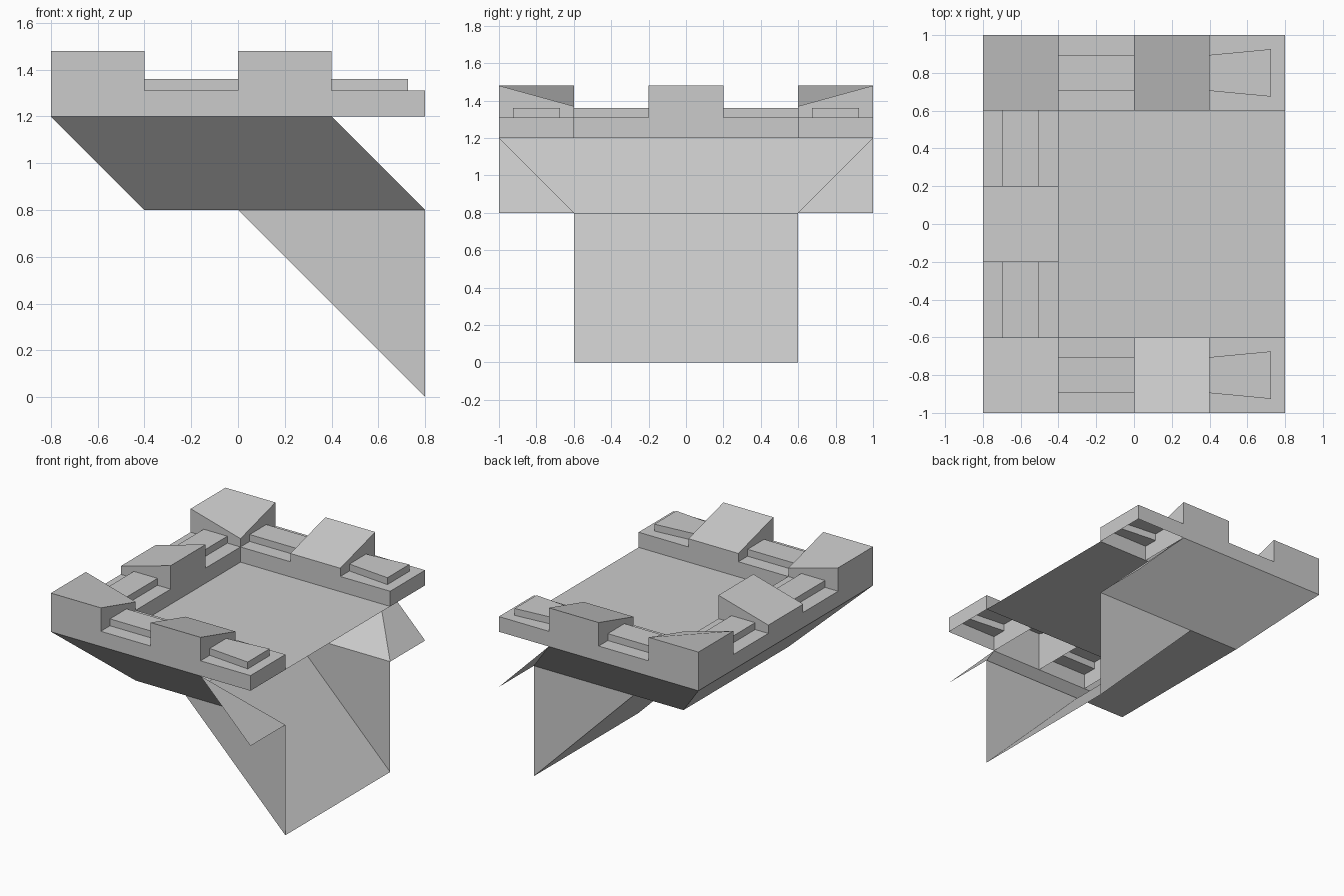
import bpy, bmesh

if "Cube" in bpy.data.objects:
    bpy.data.objects.remove(bpy.data.objects["Cube"])

FLOOR, LOW, SLOPE_LOW, HIGH = 1.2, 1.31, 1.37, 1.48


def finish(bm, name):
    me = bpy.data.meshes.new(name)
    bm.normal_update()
    bm.to_mesh(me)
    bm.free()
    ob = bpy.data.objects.new(name, me)
    bpy.context.collection.objects.link(ob)
    return ob


def shell(name, faces):
    bm = bmesh.new()
    for pts in faces:
        bm.faces.new([bm.verts.new(p) for p in pts])
    bmesh.ops.remove_doubles(bm, verts=bm.verts, dist=1e-4)
    return finish(bm, name)


def block(name, cx, cy, height, skip=(), knob=False):
    """Bottomless 0.4 block; height(x, y) gives the top at each corner."""
    bm = bmesh.new()
    xy = [(cx + a * 0.2, cy + b * 0.2) for a, b in ((-1, -1), (1, -1), (1, 1), (-1, 1))]
    lo = [bm.verts.new((x, y, FLOOR)) for x, y in xy]
    hi = [bm.verts.new((x, y, height(x, y))) for x, y in xy]
    top = bm.faces.new(hi)
    for i, side in enumerate(("-y", "+x", "+y", "-x")):
        if side not in skip:
            j = (i + 1) % 4
            bm.faces.new((lo[i], lo[j], hi[j], hi[i]))
    bmesh.ops.delete(bm, geom=[v for v in lo if not v.link_faces], context='VERTS')
    if knob:
        # small raised square in the middle of the low block
        bm.normal_update()
        bmesh.ops.inset_region(bm, faces=[top], thickness=0.105)
        new = bmesh.ops.extrude_discrete_faces(bm, faces=[top])["faces"]
        for f in new:
            for v in f.verts:
                v.co.z += 0.05
    finish(bm, name)


# platform floor
shell("floor", [[(-0.4, -0.6, FLOOR), (0.8, -0.6, FLOOR), (0.8, 0.6, FLOOR), (-0.4, 0.6, FLOOR)]])

# battlements on both side rows
flat = lambda x, y: LOW
for s, tag in ((-1, "front"), (1, "back")):
    block(f"{tag}_corner_merlon", -0.6, s * 0.8,
          lambda x, y: SLOPE_LOW if x > -0.5 and abs(y) < 0.7 else HIGH)
    block(f"{tag}_side_merlon", 0.2, s * 0.8,
          lambda x, y: HIGH if abs(y) > 0.8 else SLOPE_LOW)
    block(f"{tag}_inner_crenel", -0.2, s * 0.8, flat, ("-x", "+x"), True)
    block(f"{tag}_end_crenel", 0.6, s * 0.8, flat, ("-x",), True)
    block(f"{tag}_left_crenel", -0.6, s * 0.4, flat, ("-y", "+y"), True)

# middle merlon of the left row, lower on its outside
block("left_merlon", -0.6, 0, lambda x, y: HIGH if x > -0.6 else SLOPE_LOW)

# flared skirt below the battlements, open toward the wall
skirt = [
    [(-0.8, -1, 1.2), (-0.8, 1, 1.2), (-0.4, 0.6, 0.8), (-0.4, -0.6, 0.8)],
    [(-0.4, -0.6, 0.8), (-0.4, 0.6, 0.8), (0, 0.6, 0.8), (0, -0.6, 0.8)],
]
for s in (-1, 1):
    side = [(-0.8, s, 1.2), (-0.4, s * 0.6, 0.8), (0, s * 0.6, 0.8), (0.8, s * 0.6, 0.8), (0.4, s, 1.2)]
    flap = [(0.4, s, 1.2), (0.8, s * 0.6, 0.8), (0.8, s, 0.8)]
    skirt += [side, flap] if s < 0 else [side[::-1], flap[::-1]]
shell("flared_skirt", skirt)

# wedge support, open toward the wall
tri = [(0, 0.8), (0.8, 0), (0.8, 0.8)]
shell("wedge_support", [
    [(x, -0.6, z) for x, z in tri],
    [(x, 0.6, z) for x, z in reversed(tri)],
    [(0, 0.6, 0.8), (0.8, 0.6, 0), (0.8, -0.6, 0), (0, -0.6, 0.8)],
])
